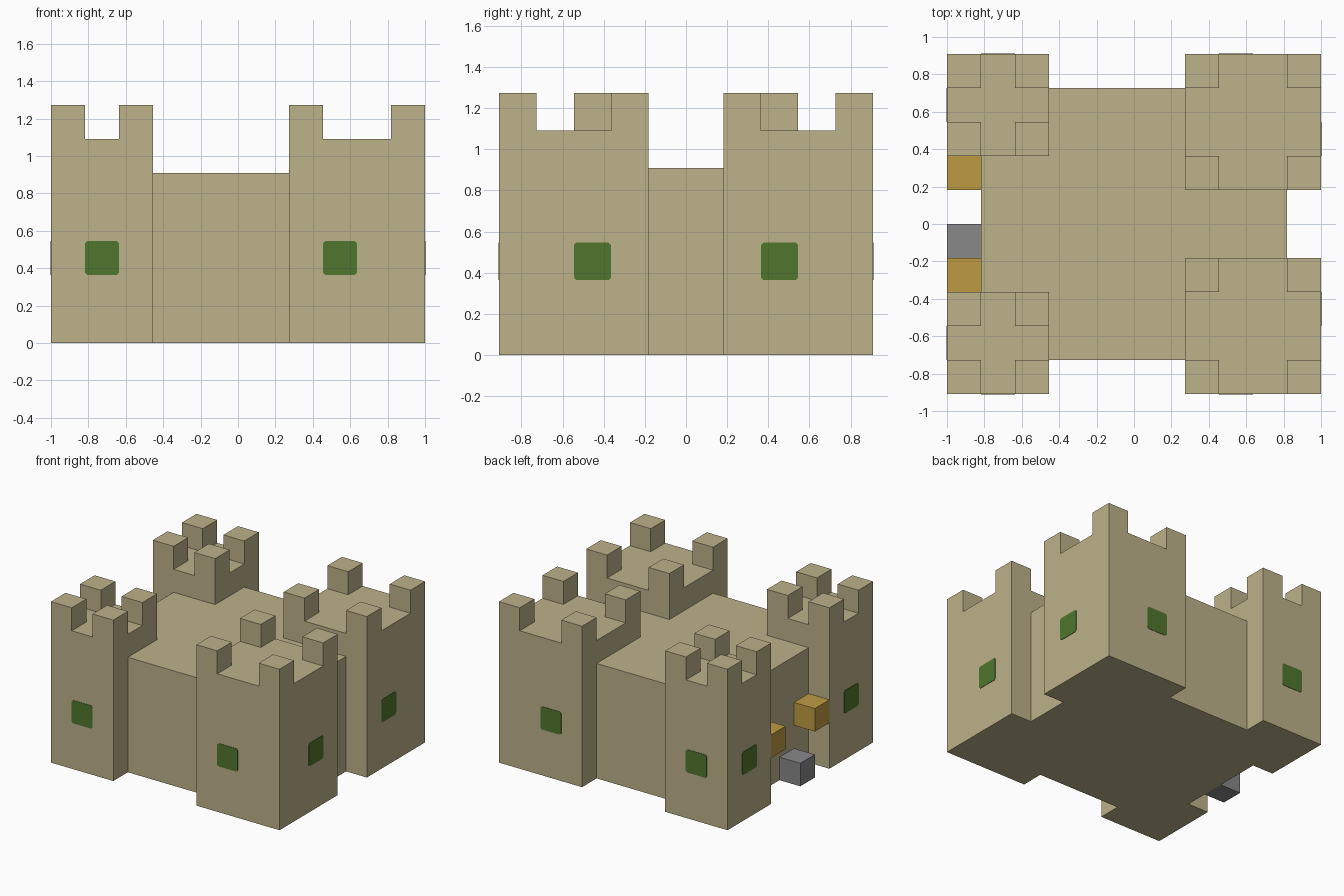
import bpy
import bmesh
from mathutils import Vector

if "Cube" in bpy.data.objects:
    bpy.data.objects.remove(bpy.data.objects["Cube"], do_unlink=True)

U = 2 / 11       # one building block
SKIN = 0.003     # how far window plates stand off the wall


def material(name, rgb):
    mat = bpy.data.materials.new(name)
    mat.use_nodes = True
    mat.diffuse_color = (*rgb, 1)
    mat.node_tree.nodes["Principled BSDF"].inputs["Base Color"].default_value = (*rgb, 1)
    return mat


stone = material("sandstone", (0.51, 0.445, 0.255))
green = material("window green", (0.08, 0.181, 0.027))
gold = material("lamp gold", (0.515, 0.33, 0.055))
gray = material("step gray", (0.246, 0.246, 0.246))


def box(name, low, high, mat, round_axis=None):
    """Box between two corners in block units; optionally trim edges along one axis."""
    low, high = Vector(low) * U, Vector(high) * U
    bm = bmesh.new()
    bmesh.ops.create_cube(bm, size=1)
    for v in bm.verts:
        v.co = (low + high) / 2 + v.co * (high - low)
    if round_axis is not None:
        edges = [e for e in bm.edges
                 if abs((e.verts[0].co - e.verts[1].co)[round_axis]) > 1e-5]
        bmesh.ops.bevel(bm, geom=edges, offset=0.012, segments=1, affect='EDGES')
    mesh = bpy.data.meshes.new(name)
    bm.to_mesh(mesh)
    bm.free()
    mesh.materials.append(mat)
    obj = bpy.data.objects.new(name, mesh)
    bpy.context.collection.objects.link(obj)
    return obj


def window(name, axis, wall, side, start):
    """Thin plate on the wall that faces along axis (0 = x, 1 = y)."""
    low, high = [0, 0, 2], [0, 0, 3]
    low[axis], high[axis] = sorted((wall, wall + side * SKIN / U))
    low[1 - axis], high[1 - axis] = start, start + 1
    box(name, low, high, green, round_axis=axis)


def tower(name, sx, sy, size):
    """Square corner tower with a merlon on each corner and two outer windows."""
    x0, x1 = sorted((sx * 5.5, sx * (5.5 - size)))
    y0, y1 = sorted((sy * 5, sy * (5 - size)))
    box(name, (x0, y0, 0), (x1, y1, 6), stone)
    for x in (x0, x1 - 1):
        for y in (y0, y1 - 1):
            box(name + "_merlon", (x, y, 6), (x + 1, y + 1, 7), stone)
    # Windows sit one block in from the tower's inner edge
    wx = x0 + 1 if sx > 0 else x1 - 2
    wy = y0 + 1 if sy > 0 else y1 - 2
    window(name + "_end_window", 1, sy * 5, sy, wx)
    window(name + "_side_window", 0, sx * 5.5, sx, wy)


# Central hall
box("hall", (-4.5, -4, 0), (4.5, 4, 5), stone)

# Corner towers: wide on the left, slim on the right
for sy, end in ((-1, "front"), (1, "back")):
    tower(end + "_left_tower", 1, sy, 4)
    tower(end + "_right_tower", -1, sy, 3)

# Gate lamps and doorstep between the slim towers
for y, end in ((-2, "front"), (1, "back")):
    box(end + "_lamp", (-5.5, y, 2), (-4.5, y + 1, 3), gold)
box("doorstep", (-5.5, -1, 0), (-4.5, 0, 1), gray)
